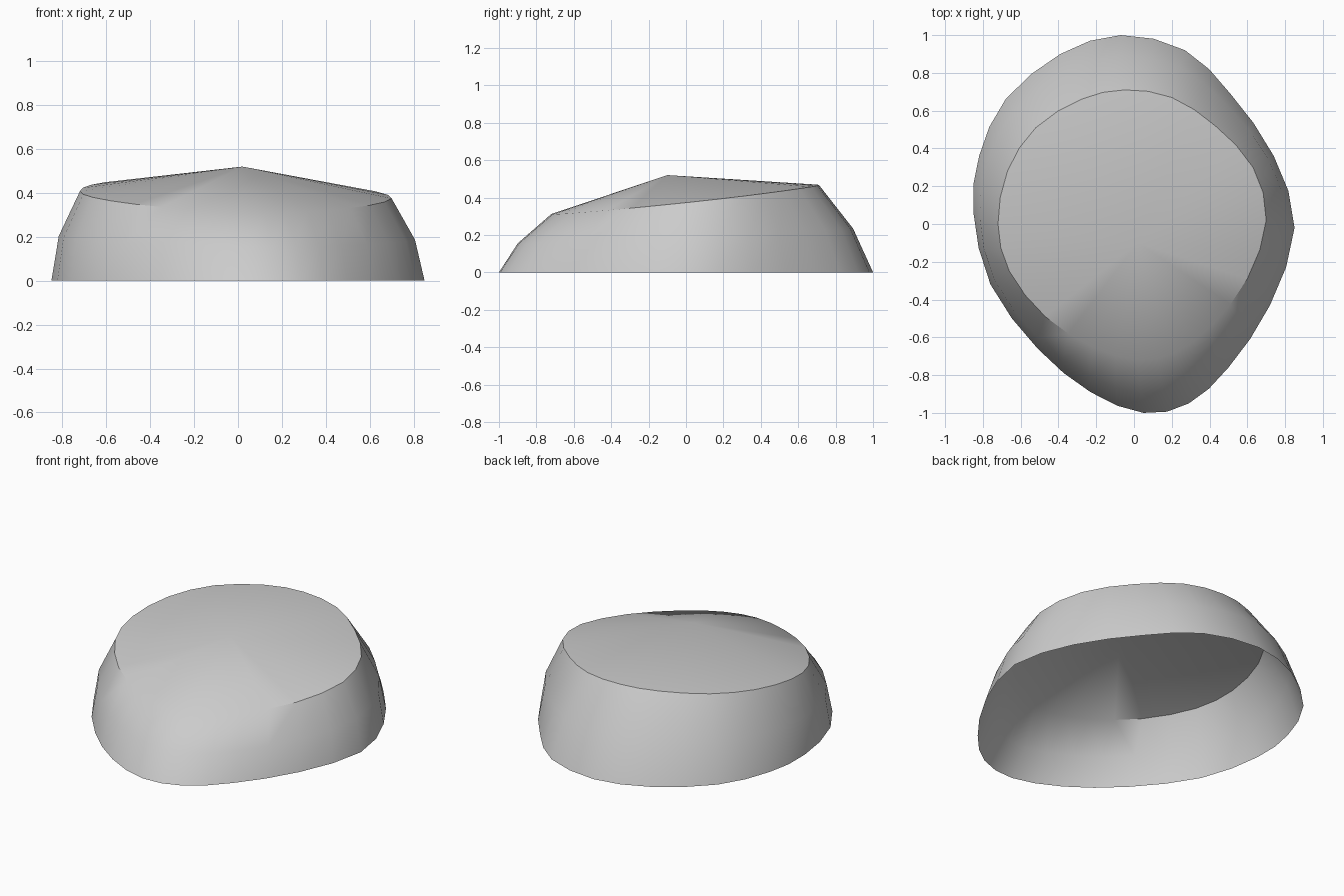
import bpy, bmesh, math
from mathutils import Vector

if "Cube" in bpy.data.objects:
    bpy.data.objects.remove(bpy.data.objects["Cube"])

# Control points of the ground outline and the upper rim, clockwise from the back
BASE = [(-.07, 1.0), (.27, .92), (.51, .69), (.74, .36), (.85, -.02), (.72, -.43),
        (.50, -.76), (.29, -.95), (.05, -1.0), (-.23, -.89), (-.51, -.66), (-.76, -.32),
        (-.85, .06), (-.82, .36), (-.68, .66), (-.39, .90)]
RIM = [(-.05, .71), (.20, .67), (.43, .52), (.63, .30), (.70, .02), (.60, -.29),
       (.41, -.54), (.22, -.68), (.02, -.72), (-.22, -.65), (-.47, -.49), (-.66, -.25),
       (-.72, .0), (-.67, .28), (-.52, .51), (-.28, .66)]


def closed_curve(points):
    """Double the point count with a closed Catmull-Rom spline."""
    n, out = len(points), []
    for i in range(n):
        a, b, c, d = (Vector(points[(i + k) % n]) for k in (-1, 0, 1, 2))
        out += [b, (9 * (b + c) - a - d) / 16]
    return out


# Rings: ground, bulging middle, tilted rim
base = [p.to_3d() for p in closed_curve(BASE)]
rim = [Vector((p.x, p.y, .39 + .108 * p.y - .025 * p.x)) for p in closed_curve(RIM)]
middle = []
for b, r in zip(base, rim):
    m = (b + r) / 2
    middle.append(Vector((m.x * 1.04, m.y * 1.045, m.z)))

bm = bmesh.new()
rings = [[bm.verts.new(p) for p in ring] for ring in (base, middle, rim)]
apex = bm.verts.new((.02, -.10, .52))
n = len(base)

# Side walls, open underneath
for low, high in zip(rings, rings[1:]):
    for i in range(n):
        j = (i + 1) % n
        bm.faces.new((low[j], low[i], high[i], high[j]))
# Low pointed cap
for i in range(n):
    bm.faces.new((rings[2][(i + 1) % n], rings[2][i], apex))

mesh = bpy.data.meshes.new("stone_shell")
bm.to_mesh(mesh)
bm.free()
stone = bpy.data.objects.new("stone_shell", mesh)
bpy.context.collection.objects.link(stone)

# Smooth sides with a crisp upper rim
bpy.context.view_layer.objects.active = stone
stone.select_set(True)
bpy.ops.object.shade_smooth_by_angle(angle=math.radians(35))
